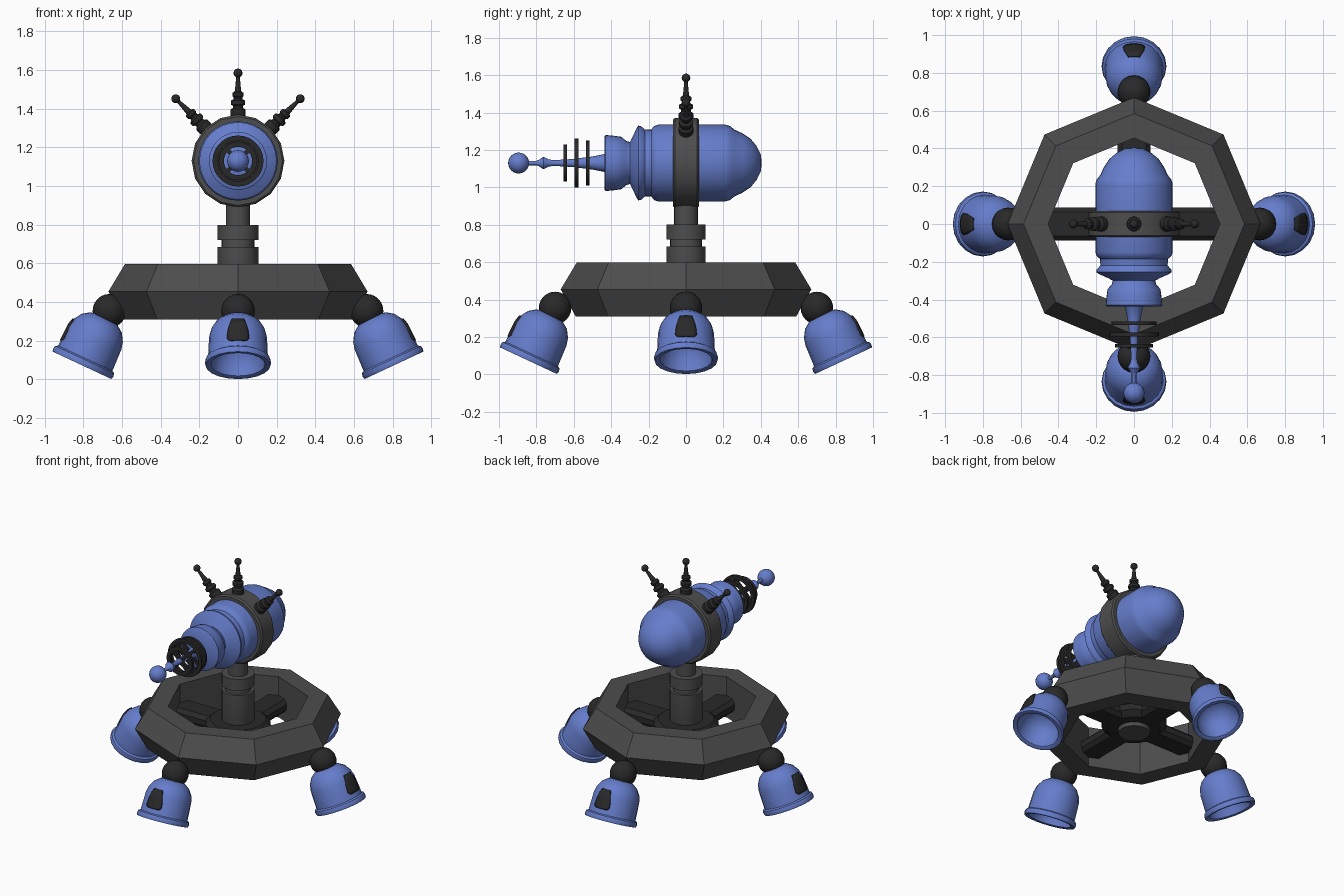
import bpy, bmesh
from math import sin, cos, pi, radians, tau
from mathutils import Matrix, Vector

cube = bpy.data.objects.get("Cube")
if cube:
    bpy.data.objects.remove(cube, do_unlink=True)


def material(name, color):
    m = bpy.data.materials.new(name)
    m.use_nodes = True
    m.diffuse_color = (*color, 1)
    m.node_tree.nodes["Principled BSDF"].inputs["Base Color"].default_value = (*color, 1)
    return m


BLUE = material("blue paint", (0.13, 0.205, 0.6))
GREY = material("grey metal", (0.075, 0.075, 0.075))
DARK = material("dark rubber", (0.022, 0.022, 0.022))


def finish(name, bm, mat, matrix=Matrix(), smooth=True):
    bmesh.ops.remove_doubles(bm, verts=bm.verts, dist=1e-5)
    bmesh.ops.recalc_face_normals(bm, faces=bm.faces)
    mesh = bpy.data.meshes.new(name)
    bm.to_mesh(mesh)
    bm.free()
    mesh.materials.append(mat)
    obj = bpy.data.objects.new(name, mesh)
    bpy.context.collection.objects.link(obj)
    obj.matrix_world = matrix
    if smooth:
        bpy.ops.object.select_all(action='DESELECT')
        obj.select_set(True)
        bpy.context.view_layer.objects.active = obj
        bpy.ops.object.shade_smooth_by_angle(angle=radians(40))
    return obj


def add_lathe(bm, profile, sides, closed=False):
    """Turn (radius, height) points around local z."""
    rings = [[bm.verts.new((r * cos(tau * i / sides), r * sin(tau * i / sides), h))
              for i in range(sides)] for r, h in profile]
    pairs = list(zip(rings, rings[1:]))
    if closed:
        pairs.append((rings[-1], rings[0]))
    for a, b in pairs:
        for i in range(sides):
            j = (i + 1) % sides
            bm.faces.new((a[i], a[j], b[j], b[i]))


def lathe(name, profile, sides, mat, matrix=Matrix(), closed=False, smooth=True):
    bm = bmesh.new()
    add_lathe(bm, profile, sides, closed)
    bmesh.ops.dissolve_degenerate(bm, edges=bm.edges, dist=1e-6)
    return finish(name, bm, mat, matrix, smooth)


def ball(name, center, radius, mat):
    bm = bmesh.new()
    bmesh.ops.create_uvsphere(bm, u_segments=20, v_segments=12, radius=radius)
    return finish(name, bm, mat, Matrix.Translation(center))


def add_box(bm, size, matrix):
    bmesh.ops.create_cube(bm, size=1, matrix=matrix @ Matrix.Diagonal((*size, 1)))


# Octagonal base ring
lathe("base_ring", [(0.455, 0.31), (0.59, 0.31), (0.67, 0.455), (0.585, 0.597), (0.455, 0.597)],
      8, GREY, closed=True, smooth=False)

# Cross bars with chamfered edges, and the hub
for name, turn in (("cross_bar_x", 0), ("cross_bar_y", pi / 2)):
    bm = bmesh.new()
    add_box(bm, (1.1, 0.175, 0.09), Matrix.Translation((0, 0, 0.42)))
    edges = [e for e in bm.edges if abs(e.verts[0].co.x - e.verts[1].co.x) > 0.5]
    bmesh.ops.bevel(bm, geom=edges, offset=0.025, segments=1, affect='EDGES')
    finish(name, bm, DARK, Matrix.Rotation(turn, 4, 'Z'), smooth=False)
lathe("hub", [(0, 0.375), (0.17, 0.375), (0.21, 0.41), (0.21, 0.45), (0.18, 0.475), (0, 0.475)],
      16, DARK)

# Post with a groove
lathe("post", [(0, 0.35), (0.1, 0.35), (0.105, 0.36), (0.105, 0.685), (0.085, 0.685),
               (0.085, 0.72), (0.105, 0.72), (0.105, 0.8), (0.063, 0.8), (0.063, 0.95), (0, 0.95)],
      24, GREY)

# Barrel, turned so that local z runs toward the front
AXIS_Z = 1.13
FORWARD = Matrix.Translation((0, 0, AXIS_Z)) @ Matrix.Rotation(pi / 2, 4, 'X')
lathe("barrel", [(0, -0.405), (0.045, -0.4), (0.09, -0.378), (0.13, -0.345), (0.16, -0.3),
                 (0.178, -0.26), (0.198, -0.235), (0.205, -0.21), (0.205, 0.15), (0.198, 0.17),
                 (0.18, 0.185), (0.178, 0.22), (0.197, 0.24), (0.2, 0.255), (0.185, 0.265),
                 (0.14, 0.285), (0.112, 0.3), (0.118, 0.32), (0.14, 0.345), (0.145, 0.38),
                 (0.15, 0.43), (0.14, 0.437), (0, 0.437)], 32, BLUE, FORWARD)
lathe("needle", [(0.06, 0.42), (0.047, 0.44), (0.035, 0.5), (0.022, 0.6), (0.015, 0.71),
                 (0.02, 0.735), (0.034, 0.762), (0.018, 0.785), (0.012, 0.8), (0.012, 0.88)],
      16, BLUE, FORWARD)
ball("needle_tip", (0, -0.895, AXIS_Z), 0.056, BLUE)
lathe("clamp_ring", [(0.19, -0.07), (0.23, -0.07), (0.24, -0.06), (0.24, 0.06), (0.23, 0.07),
                     (0.19, 0.07)], 16, GREY, FORWARD, closed=True)

# Spoked coils around the needle
for i, (dist, radius) in enumerate(((0.525, 0.12), (0.585, 0.132), (0.645, 0.1))):
    bm = bmesh.new()
    inner = radius - 0.027
    add_lathe(bm, [(inner, -0.01), (radius, -0.01), (radius, 0.01), (inner, 0.01)], 28, closed=True)
    for turn in (pi / 4, -pi / 4):
        add_box(bm, (2 * inner + 0.01, 0.022, 0.014), Matrix.Rotation(turn, 4, 'Z'))
    finish(f"coil_{i + 1}", bm, DARK, FORWARD @ Matrix.Translation((0, 0, dist)))

# Three antennas
for name, angle in (("right", -45), ("middle", 0), ("left", 45)):
    place = Matrix.Translation((0, 0, AXIS_Z)) @ Matrix.Rotation(radians(angle), 4, 'Y')
    lathe(f"antenna_{name}",
          [(0.038, 0.2), (0.04, 0.265), (0.026, 0.275), (0.026, 0.285), (0.037, 0.292),
           (0.037, 0.312), (0.022, 0.32), (0.022, 0.328), (0.029, 0.335), (0.029, 0.352),
           (0.017, 0.36), (0.014, 0.385), (0.008, 0.45)], 16, DARK, place)
    ball(f"antenna_tip_{name}", place @ Vector((0, 0, 0.455)), 0.023, DARK)

# Four tilted bell feet with ball joints and outer plates
BELL = [(0, 0.17), (0.07, 0.155), (0.115, 0.11), (0.135, 0.05), (0.14, 0.005), (0.15, 0),
        (0.168, 0), (0.172, 0.015), (0.168, 0.032), (0.155, 0.04), (0.15, 0.16), (0.14, 0.2),
        (0.115, 0.24), (0.08, 0.265), (0.04, 0.277), (0, 0.28)]
PLATE = [(0.158, 0.07, 0.045), (0.158, 0.085, 0.06), (0.157, 0.13, 0.055),
         (0.156, 0.165, 0.045), (0.147, 0.2, 0.032)]
for name, turn, reach in (("left", 0, 0.665), ("back", 90, 0.7),
                          ("right", 180, 0.665), ("front", 270, 0.7)):
    spin = Matrix.Rotation(radians(turn), 4, 'Z')
    ball(f"joint_{name}", spin @ Vector((reach, 0, 0.355)), 0.087, DARK)
    place = (spin @ Matrix.Translation((reach + 0.142, 0, 0.073))
             @ Matrix.Rotation(radians(-25), 4, 'Y'))
    lathe(f"foot_{name}", BELL, 20, BLUE, place)
    bm = bmesh.new()
    rows = [[bm.verts.new((r * cos(a), r * sin(a), h))
             for a in (w / r * k / 3 for k in range(-3, 4))] for r, h, w in PLATE]
    for low, high in zip(rows, rows[1:]):
        for k in range(len(low) - 1):
            bm.faces.new((low[k], low[k + 1], high[k + 1], high[k]))
    plate = finish(f"foot_plate_{name}", bm, DARK, place)
    solid = plate.modifiers.new("thickness", 'SOLIDIFY')
    solid.thickness = 0.008
